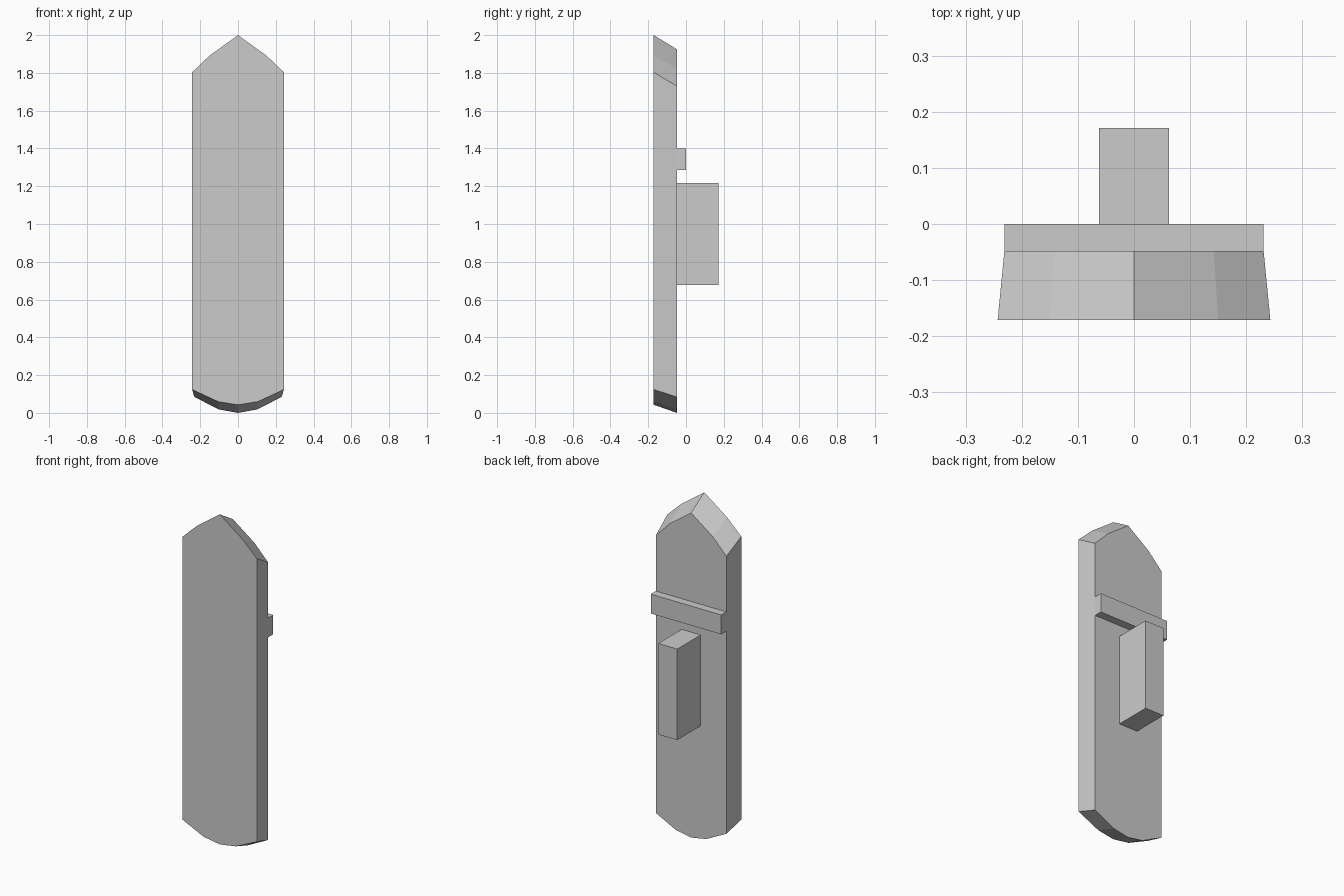
import bpy, bmesh

if "Cube" in bpy.data.objects:
    bpy.data.objects.remove(bpy.data.objects["Cube"])


def make_object(name, bm):
    bmesh.ops.recalc_face_normals(bm, faces=bm.faces[:])
    mesh = bpy.data.meshes.new(name)
    bm.to_mesh(mesh)
    bm.free()
    obj = bpy.data.objects.new(name, mesh)
    bpy.context.collection.objects.link(obj)
    return obj


def outline(half):
    # mirror a right-hand profile (top centre to bottom centre) into a closed loop
    return half + [(-x, z) for x, z in reversed(half[1:-1])]


def box(name, x, y, z):
    bm = bmesh.new()
    bmesh.ops.create_cube(bm, size=1)
    for v in bm.verts:
        v.co = [lo + (c + 0.5) * (hi - lo) for c, (lo, hi) in zip(v.co, (x, y, z))]
    return make_object(name, bm)


# Shield board: pointed top, rounded base, tapering towards the back
front = [(0, 2.0), (0.15, 1.892), (0.243, 1.803), (0.243, 0.124), (0.106, 0.06), (0, 0.043)]
back = [(0, 1.925), (0.142, 1.822), (0.231, 1.73), (0.231, 0.084), (0.1, 0.018), (0, 0.0)]
bm = bmesh.new()
loops = [[bm.verts.new((x, y, z)) for x, z in outline(half)]
         for half, y in ((front, -0.171), (back, -0.048))]
for loop in loops:
    bm.faces.new(loop)
a, b = loops
for i in range(len(a)):
    j = (i + 1) % len(a)
    bm.faces.new((a[i], a[j], b[j], b[i]))
make_object("board", bm)

# Cross bar and grip block on the back
box("cross_bar", (-0.231, 0.231), (-0.048, 0.0), (1.285, 1.4))
box("grip_block", (-0.062, 0.062), (-0.048, 0.171), (0.678, 1.218))
